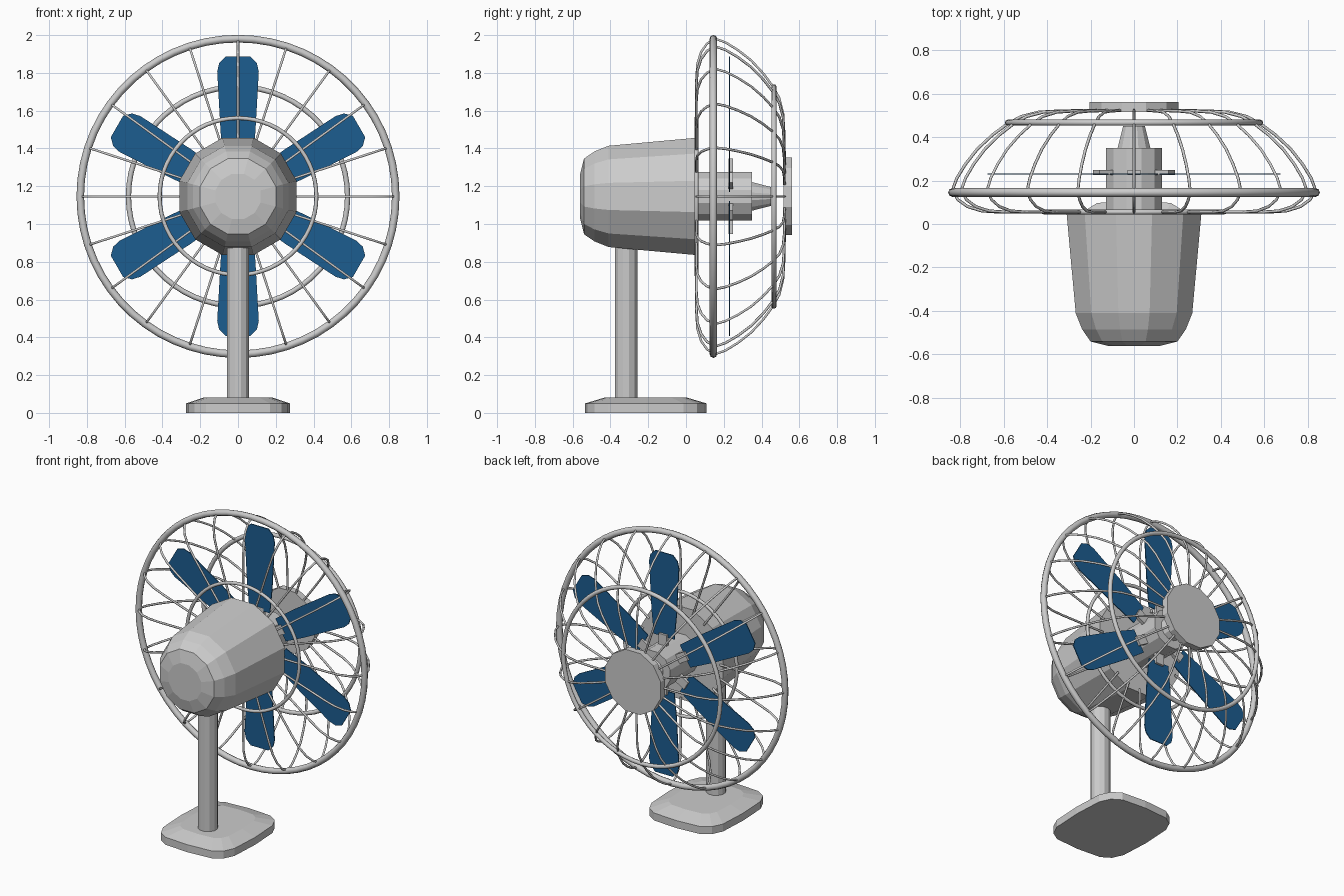
import bpy, bmesh, math
from mathutils import Vector

if "Cube" in bpy.data.objects:
    bpy.data.objects.remove(bpy.data.objects["Cube"])

CZ = 1.146  # height of the fan axis


def finish(name, bm, mat=None):
    bmesh.ops.recalc_face_normals(bm, faces=bm.faces[:])
    me = bpy.data.meshes.new(name)
    bm.to_mesh(me)
    bm.free()
    ob = bpy.data.objects.new(name, me)
    bpy.context.collection.objects.link(ob)
    if mat:
        me.materials.append(mat)
    return ob


def loft(name, loops):
    """Skin a stack of equal-length point loops and cap both ends."""
    bm = bmesh.new()
    rows = [[bm.verts.new(p) for p in loop] for loop in loops]
    n = len(rows[0])
    for a, b in zip(rows, rows[1:]):
        for i in range(n):
            j = (i + 1) % n
            bm.faces.new((a[i], a[j], b[j], b[i]))
    bm.faces.new(rows[0])
    bm.faces.new(rows[-1])
    return finish(name, bm)


def lathe(name, profile, sides=12):
    """Solid of revolution about the fan axis; profile holds (radius, y)."""
    ang = [2 * math.pi * (i + 0.5) / sides for i in range(sides)]
    k = 1 / math.cos(math.pi / sides)  # radii are measured across the flats
    return loft(name, [[(r * k * math.cos(a), y, CZ + r * k * math.sin(a)) for a in ang]
                       for r, y in profile])


def ring(name, radius, y, tube):
    bpy.ops.mesh.primitive_torus_add(
        major_radius=radius, minor_radius=tube, major_segments=60, minor_segments=8,
        location=(0, y, CZ), rotation=(math.pi / 2, 0, 0))
    ob = bpy.context.object
    ob.name = name
    bpy.ops.object.shade_smooth()


# motor housing, shaft hub and front disc
lathe("motor_housing", [(.12, -.56), (.2, -.54), (.238, -.485), (.268, -.41), (.31, .05)])
lathe("hub", [(.128, .03), (.128, .35)])
lathe("hub_nose", [(.078, .34), (.05, .45)])
lathe("front_disc", [(.205, .515), (.205, .56)])

# blades and their brackets
blue = bpy.data.materials.new("blade_blue")
blue.diffuse_color = (.012, .11, .28, 1)
blue.use_nodes = True
blue.node_tree.nodes["Principled BSDF"].inputs["Base Color"].default_value = blue.diffuse_color
half = [(.076, .18), (.092, .34), (.11, .66), (.1, .705), (.065, .74)]
outline = half + [(-x, r) for x, r in reversed(half)]
for i in range(6):
    a = i * math.pi / 3
    c, s = math.cos(a), math.sin(a)

    def place(x, y, r):
        return (x * c + r * s, y, CZ - x * s + r * c)

    blade = loft(f"blade_{i + 1}", [[place(x, y, r) for x, r in outline] for y in (.227, .233)])
    blade.data.materials.append(blue)
    rect = [(-.03, .11), (.03, .11), (.03, .2), (-.03, .2)]
    loft(f"blade_bracket_{i + 1}", [[place(x, y, r) for x, r in rect] for y in (.225, .248)])

# cage rings
ring("cage_outer_ring", .835, .145, .02)
ring("cage_front_ring", .58, .466, .014)
ring("cage_back_ring", .415, .055, .011)

# cage ribs
path = [(.29, .055), (.62, .055), (.7, .06), (.765, .08), (.81, .112), (.835, .155),
        (.815, .21), (.775, .275), (.72, .345), (.65, .41), (.585, .458), (.52, .494),
        (.44, .514), (.34, .52), (.18, .522)]
cu = bpy.data.curves.new("cage_ribs", 'CURVE')
cu.dimensions = '3D'
cu.bevel_depth = .007
cu.bevel_resolution = 1
for i in range(20):
    a = i * math.pi / 10
    sp = cu.splines.new('POLY')
    sp.points.add(len(path) - 1)
    for p, (r, y) in zip(sp.points, path):
        p.co = (r * math.cos(a), y, CZ + r * math.sin(a), 1)
ribs = bpy.data.objects.new("cage_ribs", cu)
bpy.context.collection.objects.link(ribs)
bpy.ops.object.select_all(action='DESELECT')
ribs.select_set(True)
bpy.context.view_layer.objects.active = ribs
bpy.ops.object.convert(target='MESH')

# stand column
col = [2 * math.pi * (i + .5) / 12 for i in range(12)]
loft("stand_column", [[(.061 * math.cos(a), -.317 + .061 * math.sin(a), z) for a in col]
                      for z in (.06, .95)])


# base plate: rounded square with sloped top
def base_loop(hx, hy, z):
    pts = []
    for i in range(16):
        a = 2 * math.pi * i / 16
        c, s = math.cos(a), math.sin(a)
        pts.append((hx * math.copysign(abs(c) ** .5, c),
                    -.213 + hy * math.copysign(abs(s) ** .5, s), z))
    return pts


loft("base_plate", [base_loop(.275, .322, 0), base_loop(.275, .322, .05),
                    base_loop(.18, .215, .082)])
